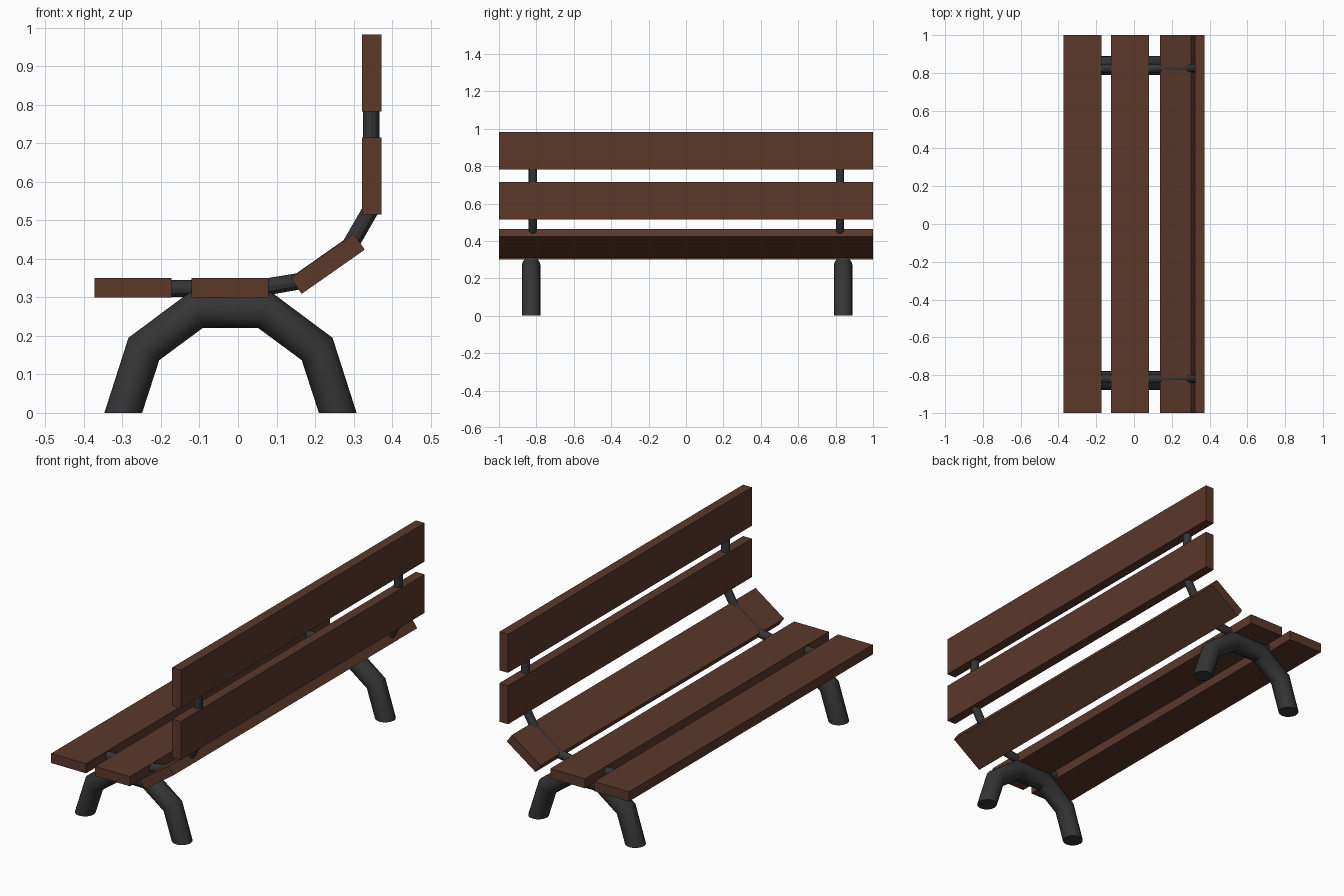
import bpy, bmesh, math
from mathutils import Vector

if "Cube" in bpy.data.objects:
    bpy.data.objects.remove(bpy.data.objects["Cube"])


def material(name, rgb):
    m = bpy.data.materials.new(name)
    m.diffuse_color = (*rgb, 1)
    m.use_nodes = True
    m.node_tree.nodes["Principled BSDF"].inputs["Base Color"].default_value = m.diffuse_color
    return m


WOOD = material("dark_wood", (0.105, 0.04, 0.023))
METAL = material("black_metal", (0.035, 0.035, 0.035))


def finish(name, bm, mat, smooth=False):
    bmesh.ops.recalc_face_normals(bm, faces=bm.faces)
    mesh = bpy.data.meshes.new(name)
    bm.to_mesh(mesh)
    bm.free()
    mesh.materials.append(mat)
    ob = bpy.data.objects.new(name, mesh)
    bpy.context.collection.objects.link(ob)
    if smooth:
        bpy.ops.object.select_all(action='DESELECT')
        bpy.context.view_layer.objects.active = ob
        ob.select_set(True)
        bpy.ops.object.shade_smooth_by_angle(angle=math.radians(30))
    return ob


def plank(name, x, z, degrees):
    bm = bmesh.new()
    bmesh.ops.create_cube(bm, size=1)
    bmesh.ops.scale(bm, vec=(0.2, 2.0, 0.05), verts=bm.verts)
    ob = finish(name, bm, WOOD)
    ob.location = (x, 0, z)
    ob.rotation_euler.y = -math.radians(degrees)


def tube(name, rings, y, radius, sides):
    """rings: (outer, inner) point pairs in the xz plane, lofted as ellipses."""
    bm = bmesh.new()
    loops = []
    for outer, inner in rings:
        o, i = Vector(outer), Vector(inner)
        c, u = (o + i) / 2, (o - i) / 2
        loop = []
        for k in range(sides):
            a = math.tau * k / sides
            p = c + u * math.cos(a)
            loop.append(bm.verts.new((p.x, y + radius * math.sin(a), p.y)))
        loops.append(loop)
    for a, b in zip(loops, loops[1:]):
        for k in range(sides):
            n = (k + 1) % sides
            bm.faces.new((a[k], a[n], b[n], b[k]))
    bm.faces.new(loops[0])
    bm.faces.new(loops[-1])
    finish(name, bm, METAL, smooth=True)


def path_rings(points, radius):
    """Cross-section pairs at right angles to the averaged path direction."""
    pts = [Vector(p) for p in points]
    rings = []
    for i, p in enumerate(pts):
        d = Vector((0, 0))
        if i > 0:
            d += (p - pts[i - 1]).normalized()
        if i < len(pts) - 1:
            d += (pts[i + 1] - p).normalized()
        d.normalize()
        n = Vector((-d.y, d.x)) * radius
        rings.append((p + n, p - n))
    return rings


# Seat and back planks
plank("front_seat_plank", -0.273, 0.325, 0)
plank("middle_seat_plank", -0.021, 0.325, 0)
plank("rear_seat_plank", 0.233, 0.387, 35)
plank("lower_back_plank", 0.347, 0.615, 90)
plank("upper_back_plank", 0.347, 0.882, 90)

# Arched legs, one half mirrored about the arch centre
ARCH_X = -0.0195
half = [((0.3275, 0), (0.2295, 0)),
        ((0.265, 0.195), (0.185, 0.137)),
        ((0.104, 0.315), (0.0725, 0.22))]
left = [tuple((ARCH_X - x, z) for x, z in pair) for pair in half]
right = [tuple((ARCH_X + x, z) for x, z in pair) for pair in reversed(half)]
for side, y in (("left", -0.828), ("right", 0.84)):
    tube(side + "_arched_leg", left + right, y, 0.05, 16)

# Bent rods that carry the planks
rod = path_rings([(-0.27, 0.322), (0.06, 0.325), (0.16, 0.342), (0.29, 0.433),
                  (0.346, 0.53), (0.346, 0.9)], 0.022)
for side, y in (("left", -0.819), ("right", 0.824)):
    tube(side + "_support_rod", rod, y, 0.022, 12)
